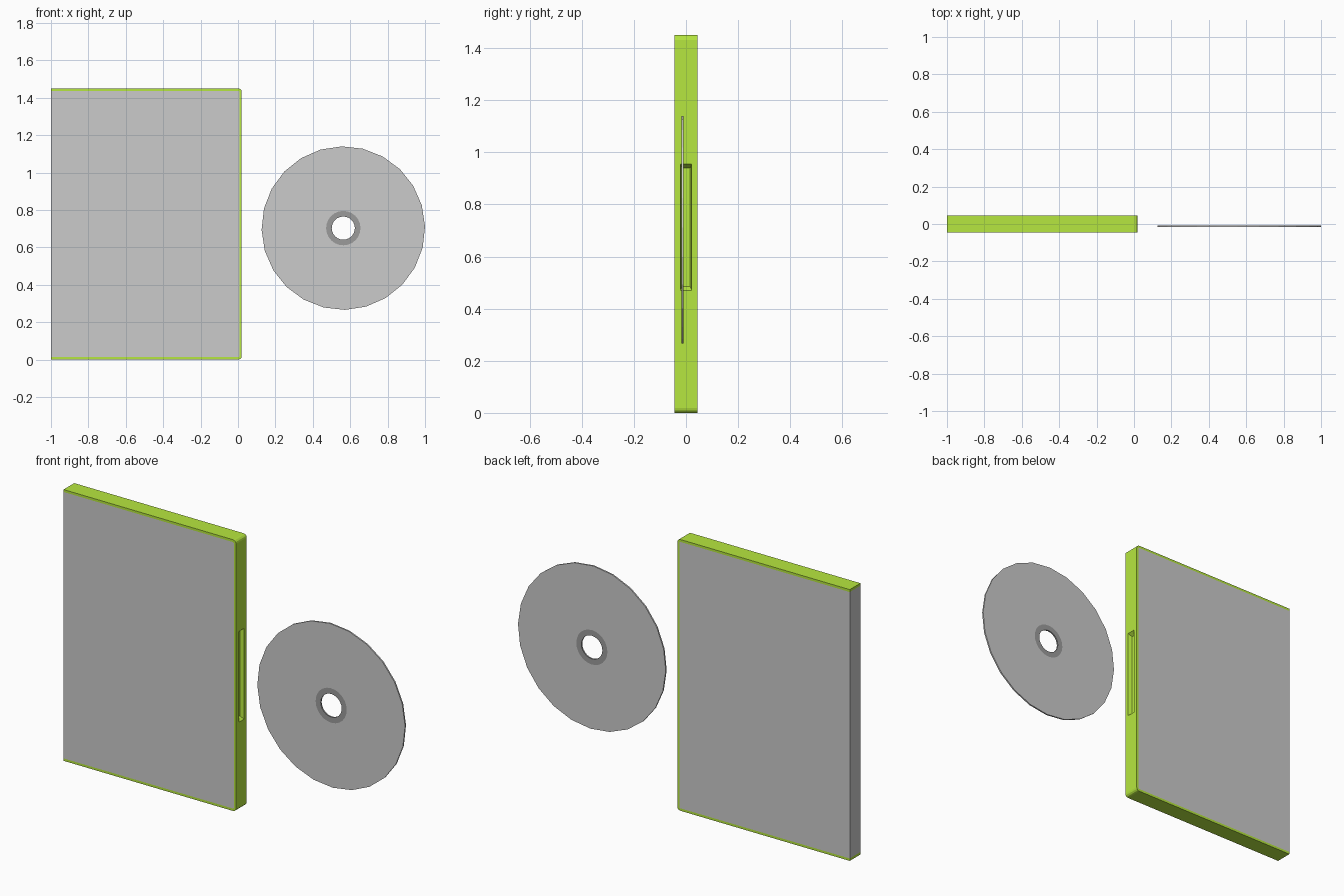
import bpy
from math import cos, sin, pi

if "Cube" in bpy.data.objects:
    bpy.data.objects.remove(bpy.data.objects["Cube"])

W0, W1, H, D = -1.0, 0.02, 1.45, 0.045   # case left, right, height, half depth
RIM, R = 0.013, 0.018                    # visible frame rim, corner radius


def make(name, faces, color=None):
    """Mesh from a list of polygons, sharing equal corners."""
    index, polys = {}, []
    for f in faces:
        polys.append([index.setdefault(tuple(round(c, 5) for c in p), len(index)) for p in f])
    me = bpy.data.meshes.new(name)
    me.from_pydata(list(index), [], polys)
    ob = bpy.data.objects.new(name, me)
    bpy.context.collection.objects.link(ob)
    if color:
        mat = bpy.data.materials.new(name + "_colour")
        mat.diffuse_color = (*color, 1)
        mat.use_nodes = True
        mat.node_tree.nodes["Principled BSDF"].inputs["Base Color"].default_value = mat.diffuse_color
        me.materials.append(mat)
    return ob


def profile(inset, r, n=3):
    """Open outline of the case: bottom left, round right corners, top left."""
    lo, hi, x = inset, H - inset, W1 - inset
    pts = [(W0, lo)]
    for z, start in ((lo + r, -pi / 2), (hi - r, 0)):
        for i in range(n + 1):
            a = start + i * pi / 2 / n
            pts.append((x - r + r * cos(a), z + r * sin(a)))
    return pts + [(W0, hi)]


def at(p, y):
    return (p[0], y, p[1])


outer, inner = profile(0, R), profile(RIM, R - RIM)
green = (0.47, 0.8, 0.05)

# Frame: edge walls, front and back rims, small spine ends
frame = []
for i, (a, b) in enumerate(zip(outer, outer[1:])):
    c, d = inner[i], inner[i + 1]
    frame.append([at(a, -D), at(a, D), at(b, D), at(b, -D)][::-1])
    frame.append([at(p, -D) for p in (a, b, d, c)])
    frame.append([at(p, D) for p in (c, d, b, a)])
for a, c in ((outer[0], inner[0]), (inner[-1], outer[-1])):
    frame.append([at(a, -D), at(c, -D), at(c, D), at(a, D)])

# Thumb recess: replaces the flat right wall
wall = [f for f in frame if all(abs(p[0] - W1) < 1e-6 for p in f)][0]
frame.remove(wall)


def rect(x, y, z0, z1):
    return [(x, -y, z0), (x, y, z0), (x, y, z1), (x, -y, z1)]


rings = [rect(W1, D, R, H - R), rect(W1, 0.022, 0.47, 0.955),
         rect(W1 - 0.02, 0.016, 0.485, 0.94)]
for p, q in zip(rings, rings[1:]):
    for i in range(4):
        j = (i + 1) % 4
        frame.append([p[i], p[j], q[j], q[i]])
frame.append(rings[-1])
make("case_frame", frame, green)

# Cover sheet wrapping front, spine and back
a, b = inner[0], inner[-1]
make("case_cover", [
    [at(p, -D) for p in inner],
    [at(p, D) for p in reversed(inner)],
    [at(a, -D), at(b, -D), at(b, D), at(a, D)],
])


def washer(name, r0, r1, y0, y1, color=None, walls=(True, True), n=24):
    """Flat ring with its axis along y; walls picks inner and outer sides."""
    def pt(r, i, y):
        t = 2 * pi * (i % n) / n + 0.02
        return (0.563 + r * cos(t), y, 0.703 + r * sin(t))
    faces = []
    for i in range(n):
        j = i + 1
        faces.append([pt(r0, i, y0), pt(r1, i, y0), pt(r1, j, y0), pt(r0, j, y0)])
        faces.append([pt(r0, j, y1), pt(r1, j, y1), pt(r1, i, y1), pt(r0, i, y1)])
        if walls[0]:
            faces.append([pt(r0, i, y1), pt(r0, i, y0), pt(r0, j, y0), pt(r0, j, y1)])
        if walls[1]:
            faces.append([pt(r1, i, y0), pt(r1, i, y1), pt(r1, j, y1), pt(r1, j, y0)])
    make(name, faces, color)


# Disc and its darker hub ring
washer("disc", 0.092, 0.437, -0.017, -0.009, None, (False, True))
washer("disc_hub", 0.062, 0.092, -0.017, -0.009, (0.33, 0.33, 0.33), (True, False))
